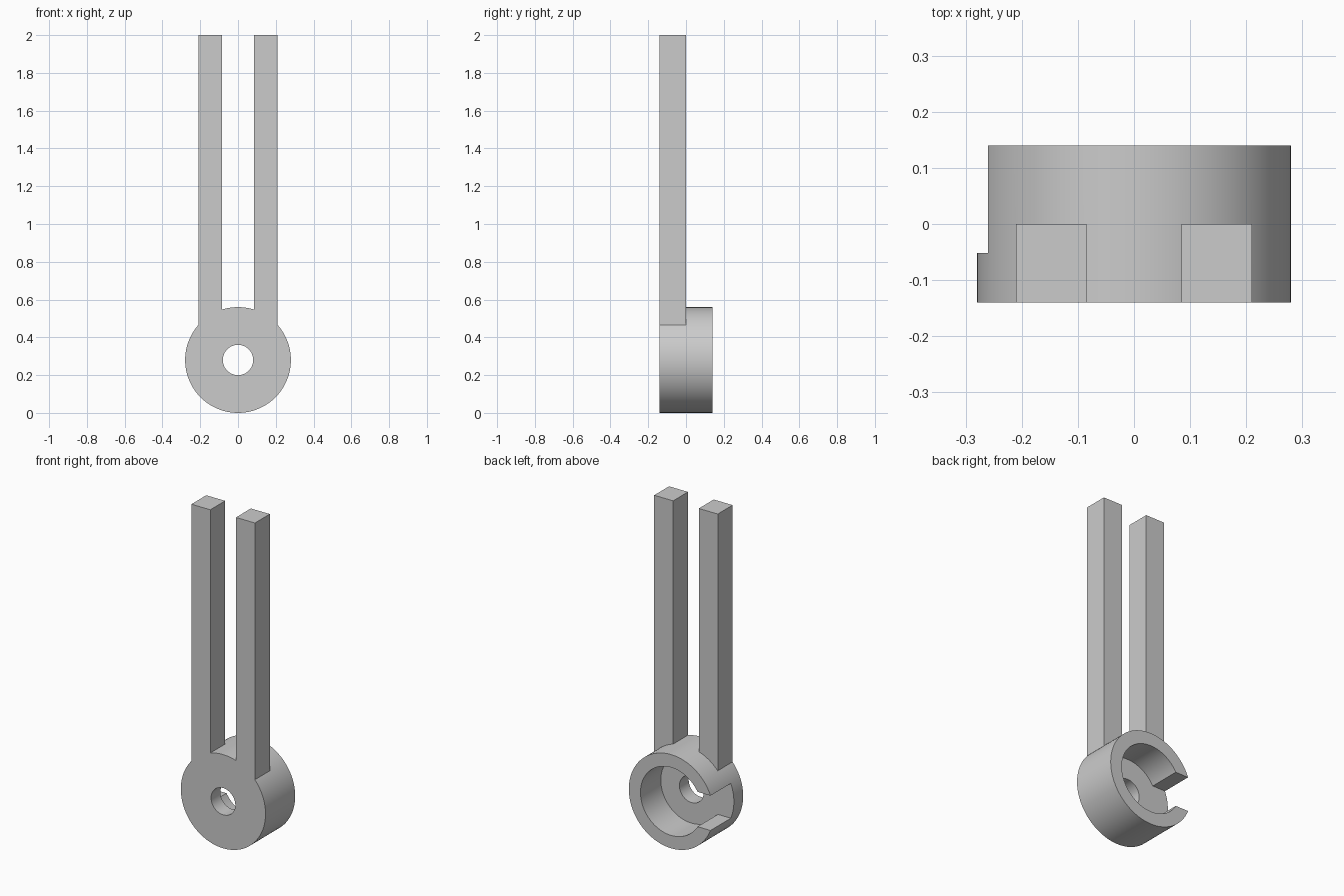
import bpy
import math

cube = bpy.data.objects.get("Cube")
if cube:
    bpy.data.objects.remove(cube, do_unlink=True)

HUB_Z, HUB_R, BORE_R, HOLE_R = 0.28, 0.28, 0.203, 0.08
FRONT, FLOOR, BACK = -0.14, -0.052, 0.14

grey = bpy.data.materials.new("plain grey")
grey.use_nodes = True
colour = (0.6, 0.6, 0.6, 1)
grey.diffuse_color = colour
grey.node_tree.nodes["Principled BSDF"].inputs["Base Color"].default_value = colour


def disc(name, radius, y0, y1):
    """Cylinder lying along y, centred on the hub axis."""
    bpy.ops.mesh.primitive_cylinder_add(
        vertices=128, radius=radius, depth=y1 - y0,
        location=(0, (y0 + y1) / 2, HUB_Z), rotation=(math.pi / 2, 0, 0))
    ob = bpy.context.object
    ob.name = name
    ob.data.materials.append(grey)
    return ob


def box(name, low, high):
    """Box between two opposite corners."""
    bpy.ops.mesh.primitive_cube_add(
        size=1, location=[(a + b) / 2 for a, b in zip(low, high)])
    ob = bpy.context.object
    ob.name = name
    ob.scale = [b - a for a, b in zip(low, high)]
    ob.data.materials.append(grey)
    return ob


def combine(target, other, operation):
    """Apply a boolean and drop the helper."""
    other.hide_render = True
    bpy.context.view_layer.objects.active = target
    mod = target.modifiers.new(operation.title(), "BOOLEAN")
    mod.operation = operation
    mod.solver = "EXACT"
    mod.object = other
    bpy.ops.object.modifier_apply(modifier=mod.name)
    bpy.data.objects.remove(other, do_unlink=True)


# Round hub with two upright prongs
hub = disc("forked_hub", HUB_R, FRONT, BACK)
for side in (-1, 1):
    inner, outer = sorted((side * 0.085, side * 0.21))
    prong = box("prong", (inner, FRONT, 0.466), (outer, 0, 2))
    combine(hub, prong, "UNION")

# Cup in the back, axle hole through the floor, slot in the right wall
combine(hub, disc("cup_cutter", BORE_R, FLOOR, BACK + 0.1), "DIFFERENCE")
combine(hub, disc("hole_cutter", HOLE_R, FRONT - 0.1, BACK), "DIFFERENCE")
slot = box("slot_cutter", (-0.4, FLOOR, HUB_Z - 0.104), (-0.1, BACK + 0.1, HUB_Z + 0.104))
combine(hub, slot, "DIFFERENCE")

# Smooth round walls, crisp edges
bpy.ops.object.select_all(action="DESELECT")
hub.select_set(True)
bpy.context.view_layer.objects.active = hub
bpy.ops.object.shade_smooth_by_angle(angle=math.radians(25))
